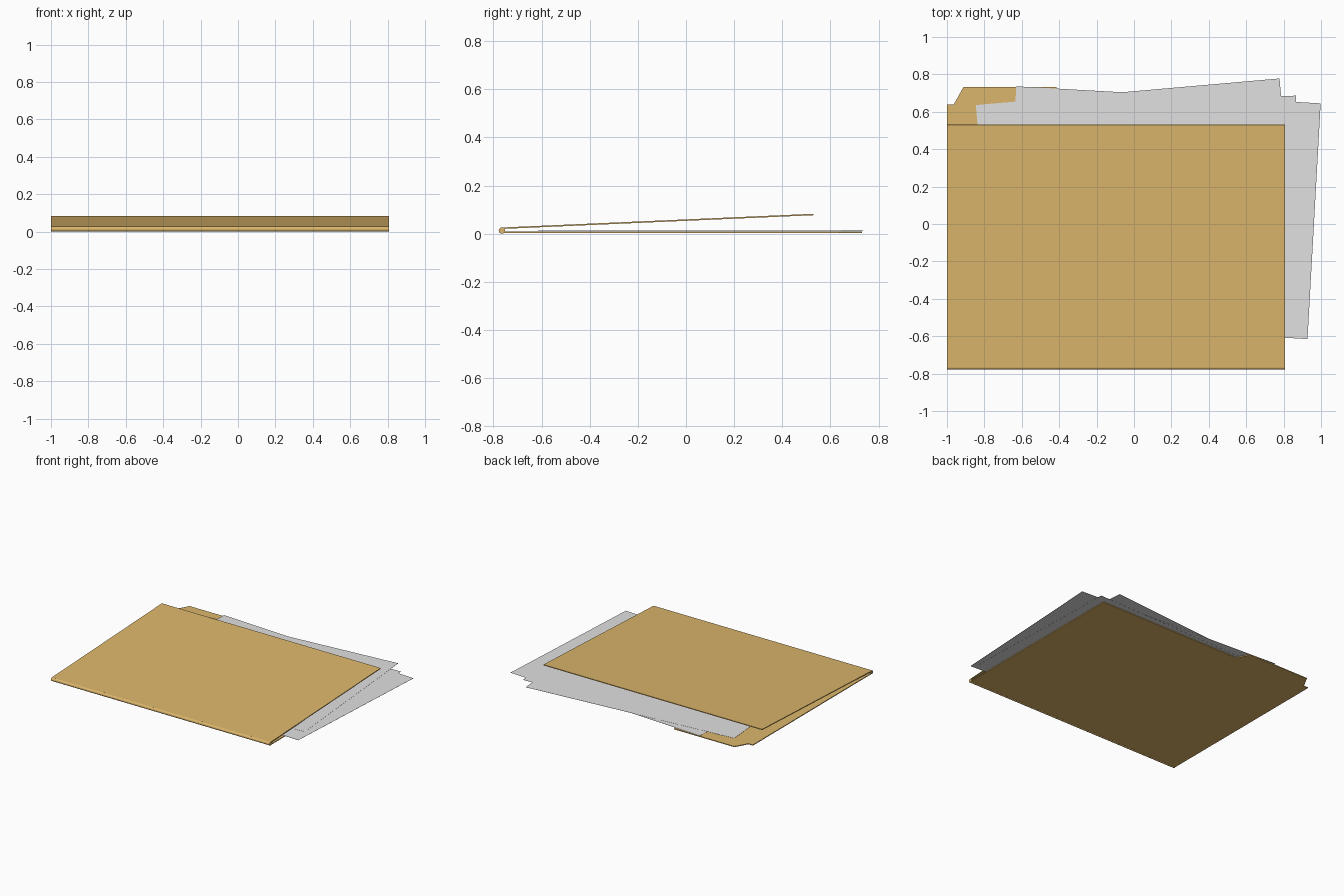
import bpy, math
from mathutils import Matrix, Vector

if "Cube" in bpy.data.objects:
    bpy.data.objects.remove(bpy.data.objects["Cube"])


def material(name, rgb):
    m = bpy.data.materials.new(name)
    m.diffuse_color = (*rgb, 1)
    m.use_nodes = True
    m.node_tree.nodes["Principled BSDF"].inputs["Base Color"].default_value = m.diffuse_color
    return m


manila = material("manila card", (0.72, 0.47, 0.15))
white = material("paper white", (0.75, 0.75, 0.75))


def sheet(name, outline, thick, mat, matrix=Matrix()):
    """Closed flat sheet: outline in xy, extruded up by thick."""
    n = len(outline)
    verts = [(x, y, z) for z in (0, thick) for x, y in outline]
    faces = [tuple(reversed(range(n))), tuple(range(n, 2 * n))]
    faces += [(i, (i + 1) % n, (i + 1) % n + n, i + n) for i in range(n)]
    me = bpy.data.meshes.new(name)
    me.from_pydata([matrix @ Vector(v) for v in verts], [], faces)
    me.materials.append(mat)
    ob = bpy.data.objects.new(name, me)
    bpy.context.collection.objects.link(ob)
    return ob


LEFT, RIGHT, FOLD = -1.0, 0.806, -0.765

# back panel with the index tab
sheet("back_panel", [(LEFT, FOLD), (RIGHT, FOLD), (RIGHT, 0.64), (-0.365, 0.64),
                     (-0.415, 0.732), (-0.912, 0.732), (-0.963, 0.64), (LEFT, 0.64)],
      0.006, manila, Matrix.Translation((0, 0, 0.003)))

# front cover, hinged slightly open
depth, angle = 1.297, math.atan2(0.057, 1.295)
sheet("front_cover", [(LEFT, 0), (RIGHT, 0), (RIGHT, depth), (LEFT, depth)], 0.006, manila,
      Matrix.Translation((0, FOLD, 0.02)) @ Matrix.Rotation(angle, 4, 'X'))

# rounded spine fold
bpy.ops.mesh.primitive_cylinder_add(vertices=16, radius=0.013, depth=RIGHT - LEFT,
                                    location=((LEFT + RIGHT) / 2, FOLD, 0.013),
                                    rotation=(0, math.pi / 2, 0))
spine = bpy.context.object
spine.name = "spine_fold"
spine.data.materials.append(manila)
bpy.ops.object.shade_smooth_by_angle()

# loose letter sheets, placed by their top right corner and turned
W, H = 1.63, 1.262
for i, (x, y, turn) in enumerate([(0.865, 0.686, 1.5), (0.998, 0.645, -3.2), (0.778, 0.778, 5.0)]):
    sheet(f"paper_sheet_{i + 1}", [(-W, -H), (0, -H), (0, 0), (-W, 0)], 0.0008, white,
          Matrix.Translation((x, y, 0.0125 + 0.0015 * i)) @ Matrix.Rotation(math.radians(turn), 4, 'Z'))
